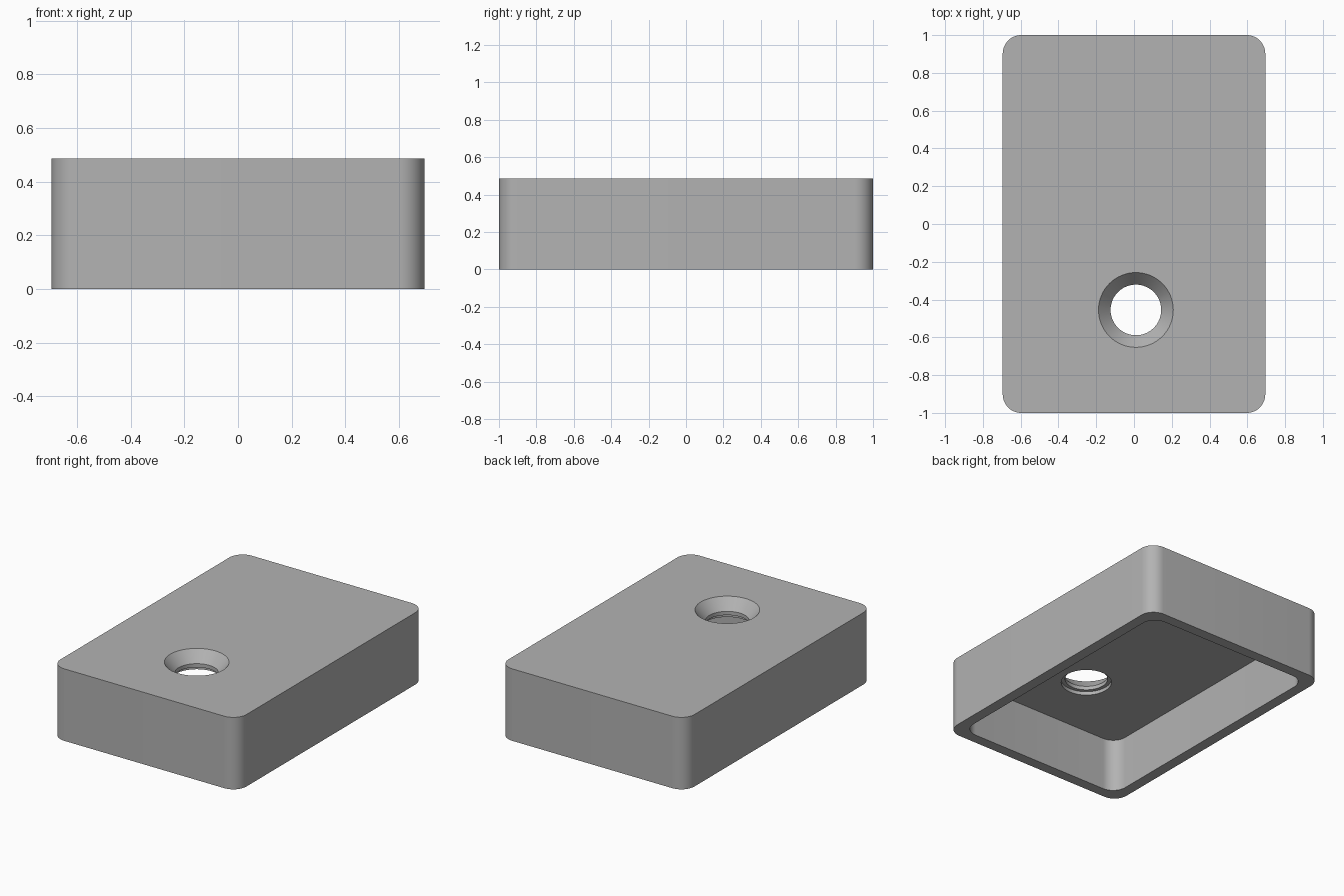
import bpy, bmesh
from math import cos, sin, pi, radians

if "Cube" in bpy.data.objects:
    bpy.data.objects.remove(bpy.data.objects["Cube"], do_unlink=True)

WIDTH, LENGTH, HEIGHT = 1.39, 2.0, 0.486
WALL, ROOF, CORNER = 0.073, 0.122, 0.098
HOLE = (0.01, -0.455)

grey = bpy.data.materials.new("plain grey")
grey.use_nodes = True
colour = (0.45, 0.45, 0.45, 1)
grey.diffuse_color = colour
grey.node_tree.nodes["Principled BSDF"].inputs["Base Color"].default_value = colour


def make_object(name, bm):
    bmesh.ops.recalc_face_normals(bm, faces=bm.faces)
    mesh = bpy.data.meshes.new(name)
    bm.to_mesh(mesh)
    bm.free()
    mesh.materials.append(grey)
    obj = bpy.data.objects.new(name, mesh)
    bpy.context.collection.objects.link(obj)
    return obj


def loft(name, rings):
    """Skin a list of equal-sized point rings and cap both ends."""
    bm = bmesh.new()
    loops = [[bm.verts.new(p) for p in ring] for ring in rings]
    for a, b in zip(loops, loops[1:]):
        for i in range(len(a)):
            j = (i + 1) % len(a)
            bm.faces.new((a[i], a[j], b[j], b[i]))
    bm.faces.new(loops[0])
    bm.faces.new(loops[-1])
    return make_object(name, bm)


def rounded_rect(w, l, r, z, steps=12):
    points = []
    for k, (sx, sy) in enumerate(((1, 1), (-1, 1), (-1, -1), (1, -1))):
        for s in range(steps + 1):
            a = (k + s / steps) * pi / 2
            points.append((sx * (w / 2 - r) + r * cos(a),
                           sy * (l / 2 - r) + r * sin(a), z))
    return points


def circle(r, z, n=64):
    return [(HOLE[0] + r * cos(2 * pi * i / n),
             HOLE[1] + r * sin(2 * pi * i / n), z) for i in range(n)]


def cut(target, cutter):
    cutter.hide_render = True
    mod = target.modifiers.new("cut", 'BOOLEAN')
    mod.operation = 'DIFFERENCE'
    mod.solver = 'EXACT'
    mod.object = cutter
    bpy.ops.object.select_all(action='DESELECT')
    bpy.context.view_layer.objects.active = target
    target.select_set(True)
    bpy.ops.object.modifier_apply(modifier=mod.name)
    bpy.data.objects.remove(cutter, do_unlink=True)


# Outer block with rounded vertical corners
cover = loft("cover_shell", [rounded_rect(WIDTH, LENGTH, CORNER, z)
                             for z in (0, HEIGHT)])

# Cavity, open at the bottom
ceiling = HEIGHT - ROOF
cut(cover, loft("cavity", [
    rounded_rect(WIDTH - 2 * WALL, LENGTH - 2 * WALL, CORNER, z)
    for z in (-0.1, ceiling)]))

# Countersunk hole with a shallow recess on the underside
cone_end, recess_end = HEIGHT - 0.073, ceiling + 0.024
cut(cover, loft("screw_hole", [
    circle(0.158, ceiling - 0.05), circle(0.158, recess_end),
    circle(0.134, recess_end), circle(0.134, cone_end),
    circle(0.198, HEIGHT), circle(0.198, HEIGHT + 0.05)]))

# Smooth curves, sharp edges
bpy.ops.object.shade_smooth_by_angle(angle=radians(30))
